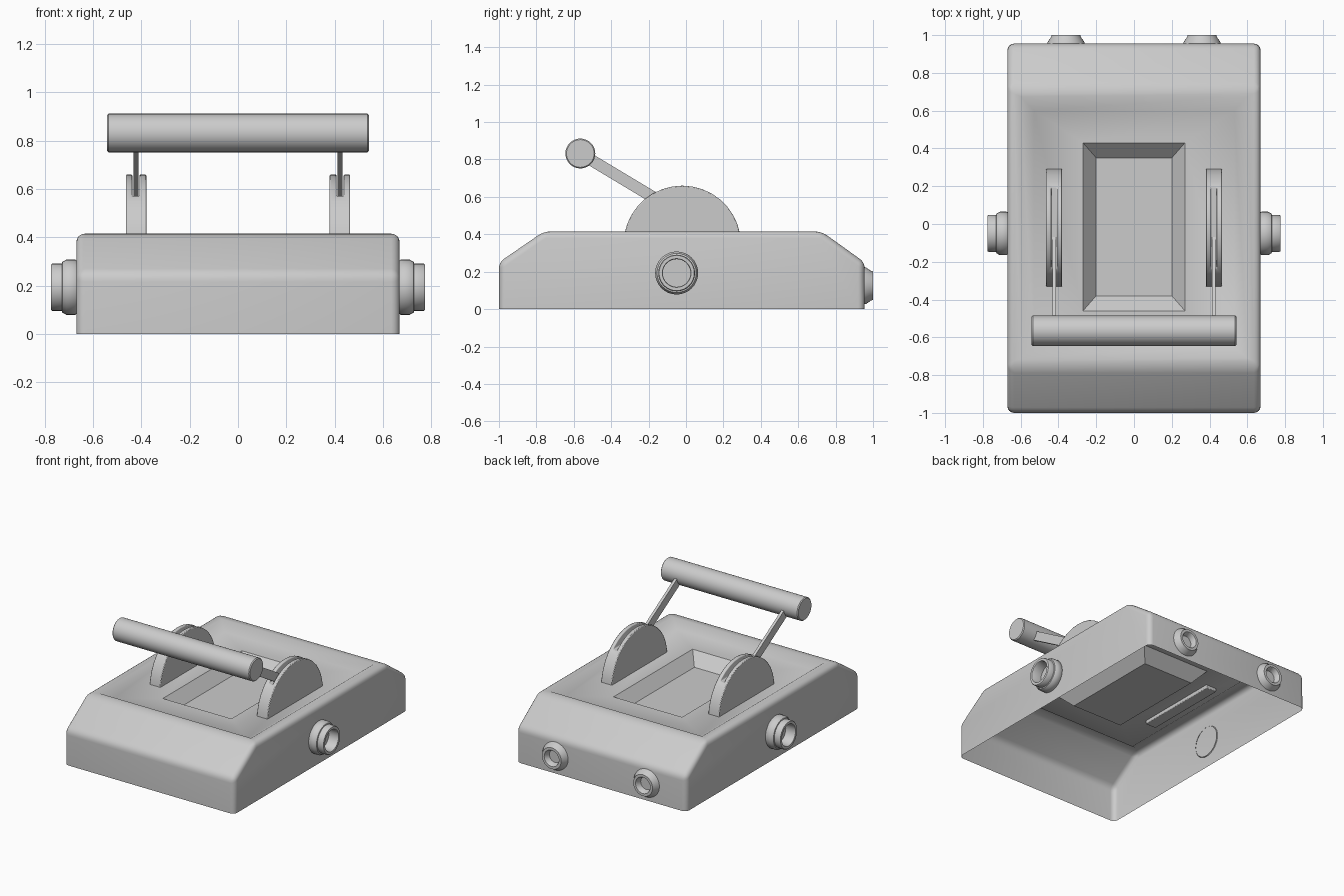
import bpy, bmesh, math
from mathutils import Vector, Matrix

if "Cube" in bpy.data.objects:
    bpy.data.objects.remove(bpy.data.objects["Cube"])


def finish(name, bm, mirror=False, angle=40):
    me = bpy.data.meshes.new(name)
    bm.to_mesh(me)
    bm.free()
    ob = bpy.data.objects.new(name, me)
    bpy.context.collection.objects.link(ob)
    bpy.ops.object.select_all(action='DESELECT')
    ob.select_set(True)
    bpy.context.view_layer.objects.active = ob
    bpy.ops.object.shade_smooth_by_angle(angle=math.radians(angle))
    if mirror:
        ob.modifiers.new("mirror", 'MIRROR')
    return ob


def lathe(name, profile, origin, axis, mirror=False, n=32):
    """Revolve (radius, distance) points about an axis through origin."""
    bm = bmesh.new()
    rot = Vector((0, 0, 1)).rotation_difference(Vector(axis)).to_matrix()
    rings = []
    for r, d in profile:
        rings.append([bm.verts.new(Vector(origin) + rot @ Vector(
            (r * math.cos(2 * math.pi * i / n), r * math.sin(2 * math.pi * i / n), d)))
            for i in range(n)])
    for a, b in zip(rings, rings[1:]):
        for i in range(n):
            j = (i + 1) % n
            bm.faces.new((a[i], a[j], b[j], b[i]))
    bm.faces.new(rings[-1])
    return bm if name is None else finish(name, bm, mirror)


def extrude_yz(points, x0, x1):
    """Solid from a y-z outline, between two x positions."""
    bm = bmesh.new()
    f = bm.faces.new([bm.verts.new((x0, y, z)) for y, z in points])
    ext = bmesh.ops.extrude_face_region(bm, geom=[f])
    bmesh.ops.translate(bm, vec=(x1 - x0, 0, 0),
                        verts=[v for v in ext['geom'] if isinstance(v, bmesh.types.BMVert)])
    bmesh.ops.recalc_face_normals(bm, faces=bm.faces)
    return bm


# Housing: open-bottomed shell with stepped recess, as rings (half width, y0, y1, z)
levels = [(.67, -1, .955, 0), (.67, -1, .955, .25), (.67, -.76, .725, .415),
          (.60, -.71, .675, .415), (.53, -.65, .60, .37),
          (.27, -.46, .43, .37), (.20, -.38, .35, .29)]
bm = bmesh.new()
rings = [[bm.verts.new(p) for p in ((-h, y0, z), (h, y0, z), (h, y1, z), (-h, y1, z))]
         for h, y0, y1, z in levels]
for a, b in zip(rings, rings[1:]):
    for i in range(4):
        j = (i + 1) % 4
        bm.faces.new((a[i], a[j], b[j], b[i]))
bm.faces.new(rings[-1])
flat = [e for e in bm.edges if all(abs(v.co.z - .25) < 1e-4 for v in e.verts)
        and abs(e.verts[0].co.x - e.verts[1].co.x) < 1e-4]
bmesh.ops.dissolve_edges(bm, edges=flat, use_verts=False)
outer = [e for e in bm.edges if not e.is_boundary
         and all(abs(v.co.x) > .66 for v in e.verts)]
bmesh.ops.bevel(bm, geom=outer, offset=.035, segments=4, profile=.5,
                affect='EDGES', clamp_overlap=True)
finish("housing", bm)

# Slotted half-round pivot plates
CY, CZ, R = -.02, .346, .314
arc = [(CY + R * math.cos(math.pi * i / 18), CZ + R * math.sin(math.pi * i / 18))
       for i in range(19)]
plate = finish("pivot_plate", extrude_yz(arc, .38, .465))
cutter = finish("slot_cutter", extrude_yz([(-.5, .57), (.5, .57), (.5, .8), (-.5, .8)], .408, .438))
cutter.hide_render = True
cutter.hide_set(True)
cut = plate.modifiers.new("slot", 'BOOLEAN')
cut.object = cutter
cut.operation = 'DIFFERENCE'
bev = plate.modifiers.new("bevel", 'BEVEL')
bev.width, bev.segments, bev.limit_method = .005, 2, 'ANGLE'
bev.angle_limit = math.radians(40)
plate.modifiers.new("mirror", 'MIRROR')

# Lever arms running from the grip into the slots
grip = Vector((-.565, .832))
end = Vector((-.06, .529))
d = (end - grip).normalized()
n = Vector((-d.y, d.x)) * .031
finish("lever_arm", extrude_yz([grip + n, end + n, end - n, grip - n], .412, .432), True)

# Cross grip
bm = lathe(None, [(.074, -.542), (.08, -.536), (.08, .536), (.074, .542)],
           (0, grip.x, grip.y), (1, 0, 0))
bmesh.ops.holes_fill(bm, edges=[e for e in bm.edges if e.is_boundary], sides=0)
bmesh.ops.recalc_face_normals(bm, faces=bm.faces)
finish("cross_grip", bm)

# Side sockets
lathe("side_socket", [(.108, .665), (.115, .675), (.115, .71), (.105, .728), (.098, .73),
                      (.098, .77), (.094, .775), (.077, .775), (.074, .77), (.074, .70)],
      (0, -.05, .193), (1, 0, 0), True)

# Rear sockets
lathe("rear_socket", [(.10, .95), (.098, .962), (.08, .988), (.076, 1.0), (.058, 1.0),
                      (.052, .992), (.045, .96)],
      (.36, 0, .125), (0, 1, 0), True)
